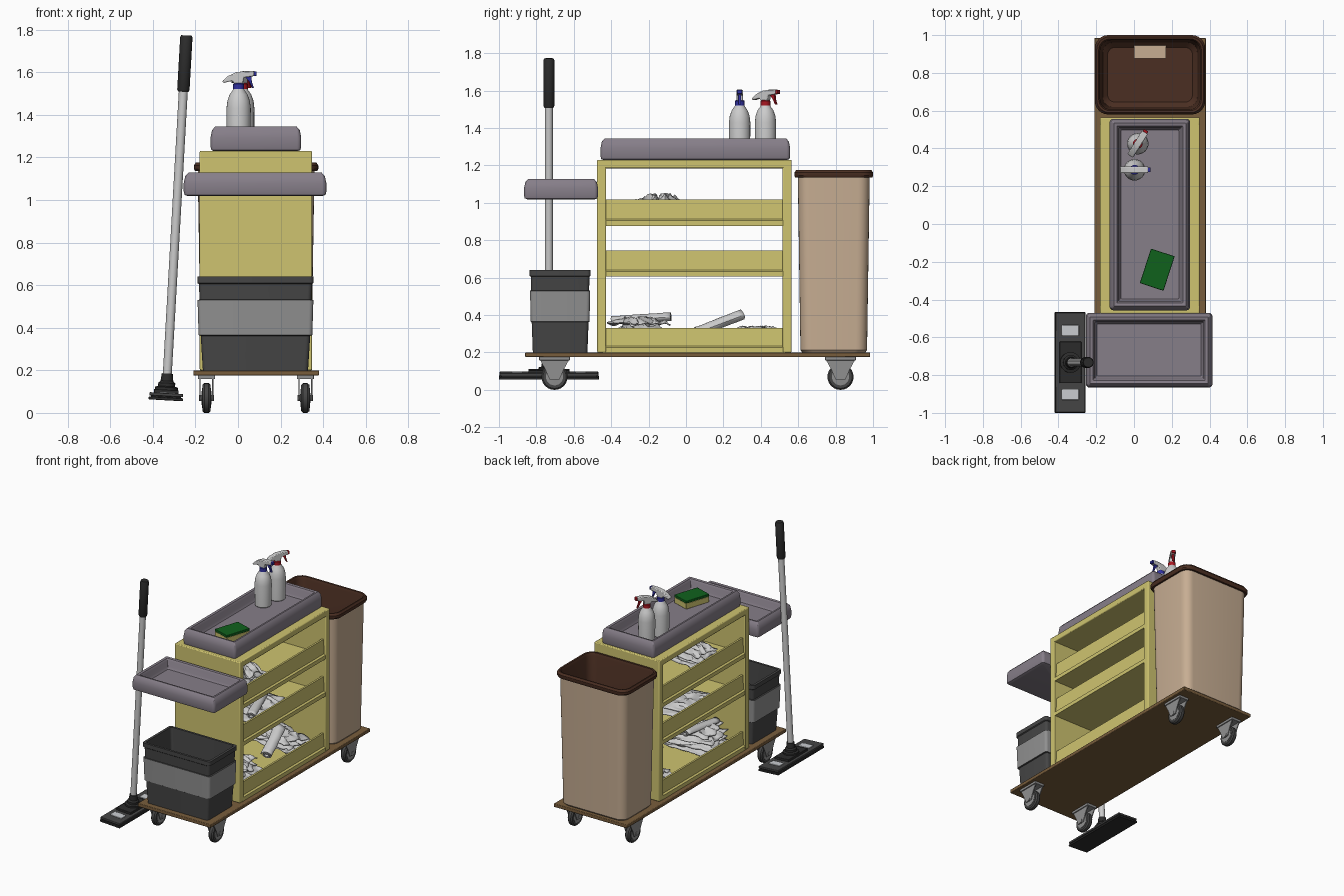
import bpy, bmesh, math
from mathutils import Vector, Matrix, noise

if "Cube" in bpy.data.objects:
    bpy.data.objects.remove(bpy.data.objects["Cube"])

def mat(name, r, g, b):
    m = bpy.data.materials.new(name)
    m.diffuse_color = (r, g, b, 1)
    m.use_nodes = True
    m.node_tree.nodes["Principled BSDF"].inputs["Base Color"].default_value = m.diffuse_color
    return m

YELLOW = mat("yellow", .62, .55, .16)
WOOD = mat("board_brown", .19, .11, .045)
TAN = mat("tan", .57, .42, .29)
BROWN = mat("dark_brown", .07, .028, .016)
TRAY = mat("tray_mauve", .24, .21, .25)
DARK = mat("charcoal", .06, .06, .06)
MID = mat("mid_grey", .28, .28, .28)
BLACK = mat("black", .025, .025, .025)
GREEN = mat("green", .005, .12, .012)
RED = mat("red", .4, .008, .015)
BLUE = mat("blue", .03, .03, .35)

def finish(name, bm, mats=(), loc=(0, 0, 0), rot=(0, 0, 0), bevel=0):
    bmesh.ops.recalc_face_normals(bm, faces=bm.faces)
    me = bpy.data.meshes.new(name)
    bm.to_mesh(me)
    bm.free()
    ob = bpy.data.objects.new(name, me)
    bpy.context.collection.objects.link(ob)
    ob.location, ob.rotation_euler = loc, rot
    for m in mats:
        me.materials.append(m)
    if bevel:
        b = ob.modifiers.new("bevel", 'BEVEL')
        b.width, b.segments = bevel, 2
    return ob

def box(name, lo, hi, mats=(), bevel=0, rot=(0, 0, 0)):
    lo, hi = Vector(lo), Vector(hi)
    bm = bmesh.new()
    bmesh.ops.create_cube(bm, size=1)
    bmesh.ops.scale(bm, vec=hi - lo, verts=bm.verts)
    return finish(name, bm, mats, (lo + hi) / 2, rot, bevel)

def prism(name, pts, width, mats=(), loc=(0, 0, 0), rot=0, bevel=0):
    """Polygon in local xz, extruded along local y."""
    bm = bmesh.new()
    f = bm.faces.new([bm.verts.new((x, -width / 2, z)) for x, z in pts])
    r = bmesh.ops.extrude_face_region(bm, geom=[f])
    bmesh.ops.translate(bm, vec=(0, width, 0),
                        verts=[v for v in r['geom'] if isinstance(v, bmesh.types.BMVert)])
    return finish(name, bm, mats, loc, (0, 0, rot), bevel)

def skin(bm, rings, slots=None):
    for i, (a, b) in enumerate(zip(rings, rings[1:])):
        for j in range(len(a)):
            k = (j + 1) % len(a)
            f = bm.faces.new((a[j], a[k], b[k], b[j]))
            f.material_index = slots[i] if slots else 0
    bm.faces.new(rings[0][::-1])
    bm.faces.new(rings[-1]).material_index = slots[-1] if slots else 0

def loft(name, cx, cy, rows, mats, slots=None):
    """Rounded rectangles (half x, half y, corner radius, z) joined in order."""
    bm, rings = bmesh.new(), []
    for hx, hy, r, z in rows:
        ring = []
        for q, (sx, sy) in enumerate(((1, 1), (-1, 1), (-1, -1), (1, -1))):
            for s in range(7):
                a = (q + s / 6) * math.pi / 2
                ring.append(bm.verts.new((cx + sx * (hx - r) + r * math.cos(a),
                                          cy + sy * (hy - r) + r * math.sin(a), z)))
        rings.append(ring)
    skin(bm, rings, slots)
    return finish(name, bm, mats)

def lathe(name, prof, mats=(), loc=(0, 0, 0), rot=(0, 0, 0), n=24):
    bm = bmesh.new()
    rings = [[bm.verts.new((r * math.cos(2 * math.pi * i / n), r * math.sin(2 * math.pi * i / n), z))
              for i in range(n)] for r, z in prof]
    skin(bm, rings)
    return finish(name, bm, mats, loc, rot)

def sheet(name, f, n, m, loc, rot=(0, 0, 0), t=.006):
    """Surface f(u, v) on a grid, thickened into cloth."""
    bm = bmesh.new()
    g = [[bm.verts.new(f(i / n, j / m)) for j in range(m + 1)] for i in range(n + 1)]
    for i in range(n):
        for j in range(m):
            bm.faces.new((g[i][j], g[i + 1][j], g[i + 1][j + 1], g[i][j + 1]))
    ob = finish(name, bm, (), loc, rot)
    ob.modifiers.new("thickness", 'SOLIDIFY').thickness = t

def rag(name, loc, sx, sy, h, seed, rot=0):
    def f(u, v):
        p = Vector((u * 2.5 + seed * 7.3, v * 4 + seed, seed))
        edge = min(1, 5 * min(u, 1 - u, v, 1 - v))
        ridge = 1 - abs(noise.noise(p)) * 1.6
        return ((u - .5) * sx + .04 * noise.noise(p + Vector((9, 0, 0))),
                (v - .5) * sy + .04 * noise.noise(p + Vector((0, 9, 0))),
                .008 + h * max(0, ridge) * (.35 + .65 * edge))
    sheet(name, f, 22, 22, loc, (0, 0, rot))

def rolled(name, loc, length, r, rot):
    def f(u, v):
        a = u * 5 * math.pi
        q = r * (.35 + .65 * u) * (1 + .15 * noise.noise(Vector((a, v * 4, r * 50))))
        return (q * math.cos(a), (v - .5) * length, q * .75 * math.sin(a))
    sheet(name, f, 50, 10, loc, rot)

# base board and casters
box("base_board", (-.21, -.86, .175), (.38, .985, .2), [WOOD], .004)
for sx, x in (("left", -.148), ("right", .316)):
    for sy, y in (("front", -.703), ("rear", .826)):
        n = f"{sy}_{sx}_"
        side = (0, math.pi / 2, 0)
        lathe(n + "tire", [(.045, -.019), (.062, -.019), (.07, -.01), (.07, .01), (.062, .019), (.045, .019)],
              [DARK], (x, y, .07), side)
        lathe(n + "hub", [(.015, -.036), (.015, -.024), (.046, -.021), (.046, .021), (.015, .024), (.015, .036)],
              [MID], (x, y, .07), side)
        for s in (-1, 1):
            prism(n + "fork", [(-.08, .165), (.08, .165), (.05, .11), (.026, .055), (-.026, .055), (-.05, .11)],
                  .006, [MID], (x + s * .03, y, 0), math.pi / 2)
        box(n + "caster_plate", (x - .04, y - .082, .158), (x + .04, y + .082, .176), [MID], .002)

# shelf cabinet, open on both long sides
for n, y in (("front", -.475), ("rear", .517)):
    box(n + "_panel", (-.18, y, .2), (.348, y + .048, 1.23), [YELLOW], .006)
box("cabinet_top", (-.18, -.47, 1.185), (.348, .56, 1.23), [YELLOW], .006)
for n, z, h in (("lower", .2, .13), ("middle", .605, .14), ("upper", .877, .14)):
    half = [(.262, 0), (.262, .028), (.25, .036), (.246, h), (.232, h), (.232, .032)]
    prism(n + "_shelf", half + [(-x, q) for x, q in half[::-1]], .98, [YELLOW], (.084, .043, z))

# moulded trays
def tray(name, cx, cy, hx, hy, z, h):
    prof = [(.02, 0), (.004, .006), (0, .022), (0, h * .55), (.007, h * .85), (.022, h),
            (.038, h * .97), (.046, h * .85), (.05, h * .5), (.06, h * .36)]
    loft(name, cx, cy, [(hx - d, hy - d, max(.02 - d, .005), z + q) for d, q in prof], [TRAY])

tray("top_tray", .084, .05, .213, .507, 1.228, .117)
tray("front_tray", .08, -.668, .335, .198, 1.018, .11)

# front bucket with band
loft("bucket", .082, -.673,
     [(.247, .146, .02, .2), (.257, .152, .02, .362), (.267, .157, .02, .365), (.272, .161, .02, .53),
      (.262, .155, .02, .532), (.266, .157, .02, .605), (.273, .163, .02, .61), (.273, .163, .02, .64),
      (.255, .147, .015, .64), (.232, .132, .015, .22)], [DARK, MID], [0, 0, 1, 0, 0, 0, 0, 0, 0])

# tall waste bin with rolled rim
loft("waste_bin", .085, .79,
     [(.25, .168, .06, .2), (.259, .178, .06, .212), (.274, .192, .06, 1.135), (.286, .206, .07, 1.135),
      (.292, .21, .07, 1.145), (.292, .21, .07, 1.162), (.283, .201, .07, 1.176), (.272, .19, .06, 1.174),
      (.264, .183, .055, 1.155), (.25, .17, .05, .25), (.225, .145, .04, .225)],
     [TAN, BROWN], [0, 0, 1, 1, 1, 1, 1, 1, 1, 1])
box("bin_floor_patch", (0, .875, .226), (.17, .945, .236), [TAN])

# mop leaning beside the front tray
tilt = math.atan(.0565)
foot = (-.338, -.733, .075)
rot = (0, tilt, 0)
def mop(name, prof, mats=(), n=20):
    lathe(name, prof, mats, foot, rot, n)
mop("mop_pole", [(.021, .08), (.021, 1.5)])
mop("mop_grip", [(.024, 1.435), (.029, 1.445), (.029, 1.69), (.025, 1.7)], [BLACK])
mop("mop_joint", [(.055, .03), (.055, .045), (.04, .05), (.04, .065), (.03, .075), (.026, .11)], [BLACK])
def mop_slab(name, hx, y0, y1, z0, z1, m):
    bm = bmesh.new()
    bmesh.ops.create_cube(bm, size=1, matrix=Matrix.Translation((0, (y0 + y1) / 2, (z0 + z1) / 2)) @
                          Matrix.Diagonal((hx * 2, y1 - y0, z1 - z0, 1)))
    finish(name, bm, [m], foot, rot, .003)
mop_slab("mop_pad", .081, -.267, .267, -.016, -.002, BLACK)
mop_slab("mop_frame", .079, -.264, .264, .003, .018, DARK)
mop_slab("mop_core", .07, -.255, .255, -.005, .006, BLACK)
mop_slab("mop_bridge", .058, -.11, .11, .016, .034, BLACK)
for s in (-1, 1):
    y = s * .17
    mop_slab("mop_clip", .045, y - .028, y + .028, .016, .022, mat("clip_grey", .6, .62, .64))

# spray bottles
def spray(name, x, y, angle, m):
    lathe(name + "_bottle", [(.05, 1.268), (.056, 1.275), (.057, 1.43), (.053, 1.465), (.042, 1.495),
                             (.028, 1.515), (.02, 1.535)], (), (x, y, 0))
    lathe(name + "_collar", [(.026, 1.518), (.026, 1.545), (.018, 1.55)], [m], (x, y, 0))
    prism(name + "_head", [(-.078, .012), (-.05, .037), (-.01, .055), (.03, .06), (.072, .06), (.072, .036),
                           (.025, .03), (.02, 0), (-.02, 0), (-.03, .014), (-.072, .004)],
          .036, (), (x, y, 1.545), angle, .006)
    prism(name + "_nozzle", [(.07, .036), (.084, .038), (.084, .058), (.07, .06)], .026, [m],
          (x, y, 1.545), angle, .002)
    prism(name + "_trigger", [(.03, .034), (.06, .038), (.062, .01), (.072, -.02), (.064, -.02), (.05, .008)],
          .016, [m], (x, y, 1.545), angle, .002)

spray("blue_spray", .003, .287, 0, BLUE)
spray("red_spray", .02, .425, math.radians(58), RED)

# two-layer sponge
turn = (0, 0, math.radians(-18))
box("sponge_foam", (.058, -.337, 1.27), (.188, -.147, 1.312), [YELLOW], .003, turn)
box("sponge_scourer", (.057, -.338, 1.312), (.189, -.146, 1.33), [GREEN], .003, turn)

# cleaning cloths on the shelves
for i in range(4):
    rag("lower_cloth", (.08 + .02 * (i % 2), -.25, .232 + i * .033), .38 - i * .03, .31 - i * .02, .05, i + 1, .1 * i)
for i in range(3):
    rag("lower_rear_cloth", (.08, .38, .232 + i * .03), .36 - i * .03, .22, .045, i + 11, -.12 * i)
rolled("lower_rolled_cloth", (.16, .18, .355), .27, .042, (.35, 0, .25))
rolled("lower_long_roll", (.05, -.24, .38), .32, .035, (.06, 0, -.1))
for i in range(2):
    rag("middle_cloth", (.08, .02, .636 + i * .025), .36, .42 - i * .08, .045, i + 21, .15 * i)
rolled("middle_rolled_cloth", (.17, -.02, .7), .32, .034, (.05, 0, .35))
for i in range(3):
    rag("upper_cloth", (.08, -.14, .908 + i * .036), .36, .26 - i * .03, .065, i + 31, -.1 * i)

# smooth shading with sharp edges kept
for ob in bpy.data.objects:
    ob.select_set(True)
    bpy.context.view_layer.objects.active = ob
bpy.ops.object.shade_smooth_by_angle(angle=math.radians(32))
